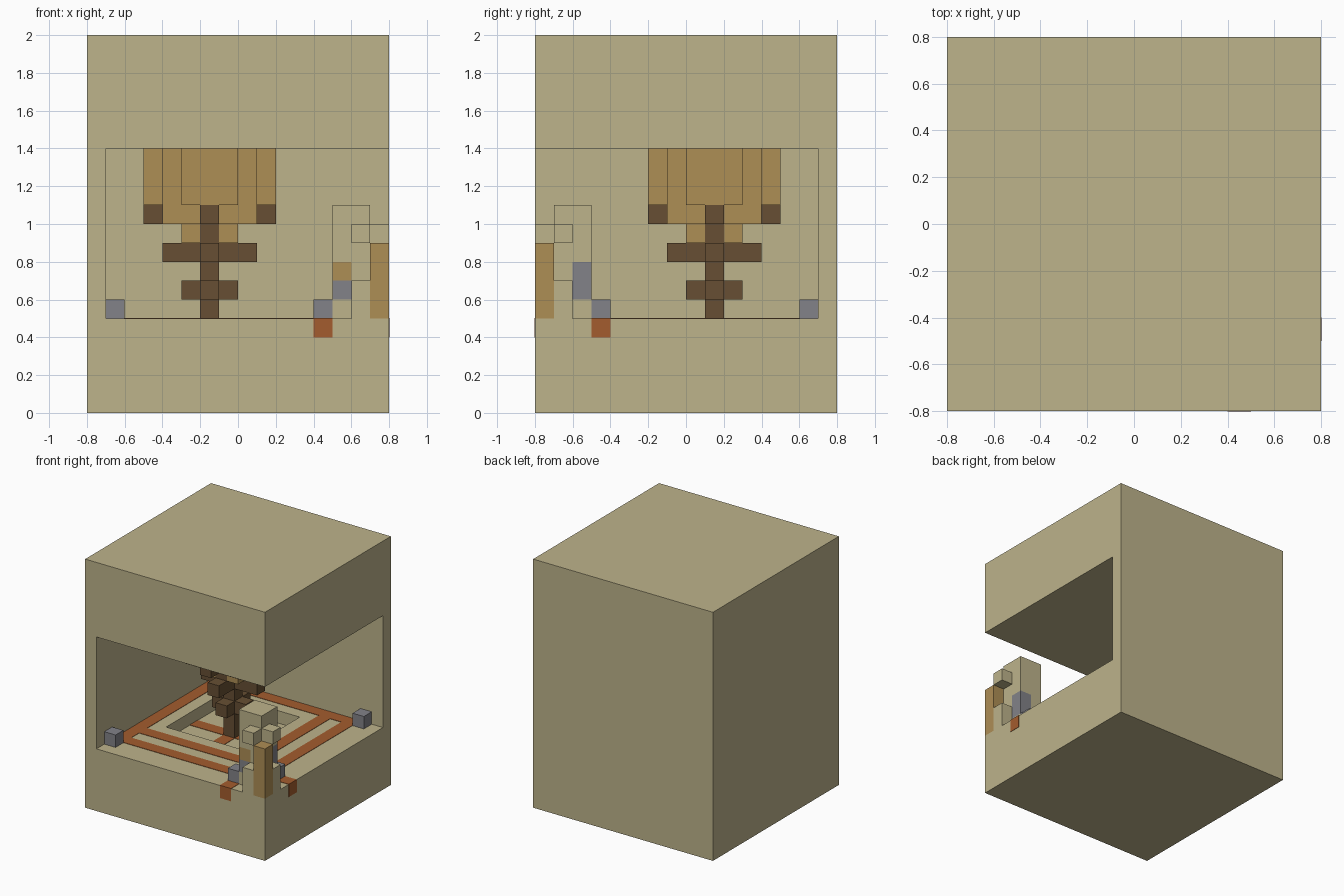
import bpy
import bmesh

if "Cube" in bpy.data.objects:
    bpy.data.objects.remove(bpy.data.objects["Cube"])

U = 0.1            # one block
CX, CY = -1.5, 1.5  # centre of the hanging growth, in blocks
SKIN = 0.03        # thickness of painted plates, in blocks


def material(name, code):
    lin = []
    for i in (0, 2, 4):
        c = int(code[i:i + 2], 16) / 255
        lin.append(c / 12.92 if c < 0.04 else ((c + 0.055) / 1.055) ** 2.4)
    m = bpy.data.materials.new(name)
    m.use_nodes = True
    m.diffuse_color = (*lin, 1)
    m.node_tree.nodes["Principled BSDF"].inputs["Base Color"].default_value = (*lin, 1)
    return m


SAND = material("sand", "BDB38B")
WOOD = material("light wood", "AE8E55")
BARK = material("dark bark", "674F33")
STONE = material("grey stone", "828288")
CLAY = material("orange clay", "A45C2E")


def prism(name, outline, z0, z1, mat):
    """Extrude a counter-clockwise outline, in blocks, from z0 to z1."""
    bm = bmesh.new()
    base = bm.faces.new([bm.verts.new((x * U, y * U, z0 * U)) for x, y in outline])
    top = bmesh.ops.extrude_face_region(bm, geom=[base])["geom"]
    verts = [v for v in top if isinstance(v, bmesh.types.BMVert)]
    bmesh.ops.translate(bm, verts=verts, vec=(0, 0, (z1 - z0) * U))
    bmesh.ops.recalc_face_normals(bm, faces=bm.faces)
    mesh = bpy.data.meshes.new(name)
    bm.to_mesh(mesh)
    bm.free()
    mesh.materials.append(mat)
    ob = bpy.data.objects.new(name, mesh)
    bpy.context.scene.collection.objects.link(ob)
    return ob


def box(name, x0, x1, y0, y1, z0, z1, mat):
    return prism(name, [(x0, y0), (x1, y0), (x1, y1), (x0, y1)], z0, z1, mat)


def both(name, x0, x1, y0, y1, z0, z1, mat):
    """A box and its mirror image across the open corner's diagonal."""
    box(name + "_front", x0, x1, y0, y1, z0, z1, mat)
    box(name + "_side", -y1, -y0, -x1, -x0, z0, z1, mat)


def fourfold(quarter):
    """Turn a quarter outline into a full one around the growth's centre."""
    pts = []
    for _ in range(4):
        pts += quarter
        quarter = [(-y, x) for x, y in quarter]
    return [(CX + x, CY + y) for x, y in pts]


def cross(reach):
    return fourfold([(reach, 0.5), (0.5, 0.5), (0.5, reach)])


def around(name, cx, cy, z0, z1, mat):
    """Four single blocks placed around the growth's centre."""
    for i in range(4):
        x, y = CX + cx, CY + cy
        box(f"{name}_{i + 1}", x - 0.5, x + 0.5, y - 0.5, y + 0.5, z0, z1, mat)
        cx, cy = -cy, cx


# Shell with a chamber open at one corner and a square pit in its floor
shell = box("shell", -8, 8, -8, 8, 0, 20, SAND)
cutters = [box("chamber_cutter", -7, 9, -9, 7, 5, 14, SAND),
           box("pit_cutter", CX - 3.5, CX + 3.5, CY - 3.5, CY + 3.5, 4, 6, SAND)]
bpy.context.view_layer.objects.active = shell
for cutter in cutters:
    cutter.hide_render = True
    mod = shell.modifiers.new("cut", "BOOLEAN")
    mod.operation = "DIFFERENCE"
    mod.solver = "EXACT"
    mod.object = cutter
    bpy.ops.object.modifier_apply(modifier=mod.name)
    bpy.data.objects.remove(cutter)

# Clay bands on the floor
top = 5 + SKIN
box("band_left", -7, -6, -6, 7, 5, top, CLAY)
box("band_back", -6, 6, 6, 7, 5, top, CLAY)
both("band_inner", -6, 3, -4, -3, 5, top, CLAY)
box("band_inner_corner", 3, 4, -4, -3, 5, top, CLAY)
both("band_outer", -6, 5, -6, -5, 5, top, CLAY)
both("band_outlet", 4, 5, -8 - SKIN, -6, 4, top, CLAY)
prism("pit_cross", cross(3.5), 4, 4 + SKIN, CLAY)

# Stone blocks on the floor
both("stone_far", -7, -6, -7, -6, 5, 6, STONE)
both("stone_near", 4, 5, -7, -6, 5, 6, STONE)

# Corner pillar
box("pillar_inner", 5, 6, -6, -5, 5, 11, SAND)
box("pillar_outer", 6, 7, -7, -6, 5, 11, SAND)
both("pillar_foot", 5, 6, -7, -6, 5, 6, SAND)
both("pillar_stone", 5, 6, -7, -6, 6, 7, STONE)
box("pillar_wood_front", 5, 6, -7, -6, 7, 8, WOOD)
box("pillar_stone_upper", 6, 7, -6, -5, 7, 8, STONE)
both("pillar_head", 5, 6, -7, -6, 8, 11, SAND)
both("pillar_ledge", 6, 7, -8, -7, 5, 7, SAND)
both("pillar_bracket", 6, 7, -8, -7, 9, 10, SAND)
box("corner_post", 7, 8, -8, -7, 5, 9, WOOD)

# Hanging growth: stepped wooden crown, then bark tips, arms and stem
crown = fourfold([(3.5, 1.5), (2.5, 1.5), (2.5, 2.5), (1.5, 2.5), (1.5, 3.5)])
prism("crown", crown, 11, 14, WOOD)
box("crown_lower", CX - 2.5, CX + 2.5, CY - 2.5, CY + 2.5, 10, 11, WOOD)
around("crown_tip", 3, 0, 10, 11, BARK)
around("crown_corner", 1, 1, 9, 10, WOOD)
prism("neck_cross", cross(1.5), 9, 10, BARK)
prism("upper_arms", cross(2.5), 8, 9, BARK)
prism("lower_arms", cross(1.5), 6, 7, BARK)
box("stem", CX - 0.5, CX + 0.5, CY - 0.5, CY + 0.5, 4, 9, BARK)
